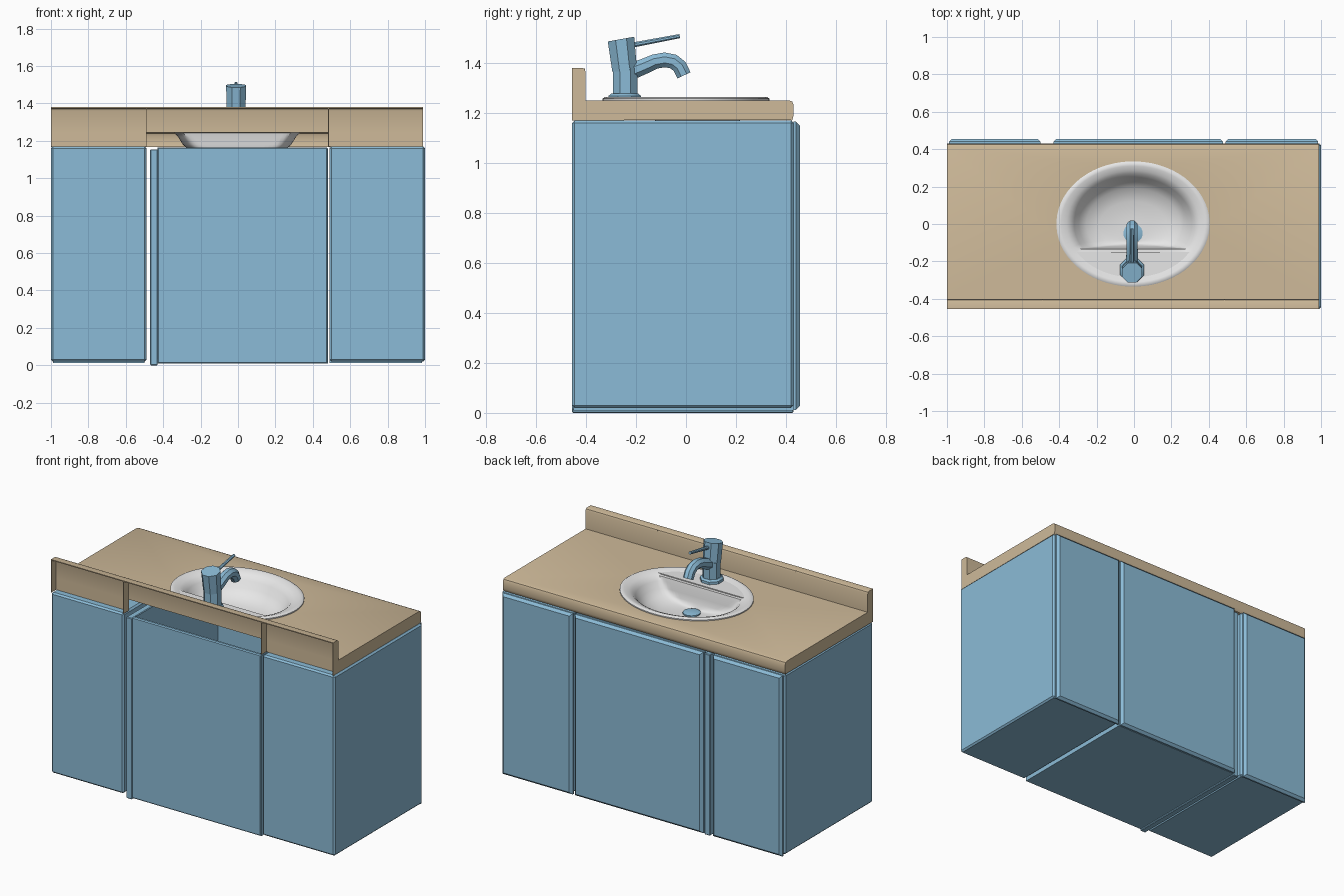
import bpy, bmesh, math
from mathutils import Vector, Matrix

cube = bpy.data.objects.get("Cube")
if cube:
    bpy.data.objects.remove(cube)


def material(name, color):
    m = bpy.data.materials.new(name)
    m.use_nodes = True
    m.diffuse_color = (*color, 1)
    m.node_tree.nodes["Principled BSDF"].inputs["Base Color"].default_value = (*color, 1)
    return m


BLUE = material("soft blue", (0.26, 0.50, 0.68))
TAN = material("sand tan", (0.62, 0.49, 0.32))
WHITE = material("ceramic white", (0.80, 0.80, 0.80))


def finish(name, bm, mat, smooth=None):
    bmesh.ops.recalc_face_normals(bm, faces=bm.faces)
    me = bpy.data.meshes.new(name)
    bm.to_mesh(me)
    bm.free()
    me.materials.append(mat)
    ob = bpy.data.objects.new(name, me)
    bpy.context.collection.objects.link(ob)
    if smooth:
        bpy.ops.object.select_all(action="DESELECT")
        ob.select_set(True)
        bpy.context.view_layer.objects.active = ob
        bpy.ops.object.shade_smooth_by_angle(angle=math.radians(smooth))
    return ob


def box(name, x, y, z, mat, bevel=0.0):
    bm = bmesh.new()
    bmesh.ops.create_cube(bm, size=1)
    for v in bm.verts:
        v.co = [(a + b) / 2 + c * (b - a) for (a, b), c in zip((x, y, z), v.co)]
    if bevel:
        bmesh.ops.bevel(bm, geom=bm.edges[:], offset=bevel, segments=1, affect="EDGES")
    return finish(name, bm, mat)


def loft(name, rings, mat, smooth=None, cap_start=True, cap_end=True):
    """Skin a list of closed rings of equal size."""
    bm = bmesh.new()
    loops = [[bm.verts.new(p) for p in r] for r in rings]
    n = len(loops[0])
    for a, b in zip(loops, loops[1:]):
        for i in range(n):
            j = (i + 1) % n
            bm.faces.new((a[i], a[j], b[j], b[i]))
    if cap_start:
        bm.faces.new(loops[0])
    if cap_end:
        bm.faces.new(loops[-1])
    return finish(name, bm, mat, smooth)


def circle(center, r, axis=(0, 0, 1), n=8):
    q = Vector((0, 0, 1)).rotation_difference(Vector(axis).normalized())
    turns = [2 * math.pi * (i + 0.5) / n for i in range(n)]
    return [Vector(center) + q @ Vector((r * math.cos(t), r * math.sin(t), 0)) for t in turns]


def tube(name, path, radii, n=8):
    pts = [Vector(p) for p in path]
    rings = []
    for i, p in enumerate(pts):
        axis = pts[min(i + 1, len(pts) - 1)] - pts[max(i - 1, 0)]
        rings.append(circle(p, radii[i], axis, n))
    return loft(name, rings, BLUE, 40)


# Side cabinets and their doors
for side, x0, x1 in (("right", -1.0, -0.49), ("left", 0.49, 1.0)):
    box(f"{side}_cabinet", (x0, x1), (-0.455, 0.43), (0.02, 1.17), BLUE, 0.01)

# Open-topped middle cabinet
BACK, FRONT = (-0.455, -0.43), (0.405, 0.43)
box("middle_cabinet_back", (-0.43, 0.48), BACK, (0.01, 1.165), BLUE, 0.006)
box("middle_cabinet_front", (-0.43, 0.48), FRONT, (0.01, 1.165), BLUE, 0.006)
box("middle_cabinet_floor", (-0.43, 0.48), (-0.45, 0.43), (0.01, 0.035), BLUE)
box("middle_cabinet_left_wall", (0.455, 0.48), (-0.45, 0.43), (0.012, 1.16), BLUE)
box("middle_cabinet_right_wall", (-0.47, -0.43), (-0.455, 0.43), (0.0, 1.155), BLUE, 0.004)

# Doors with chamfered faces
for name, x0, x1 in (("right", -0.99, -0.50), ("middle", -0.43, 0.475), ("left", 0.49, 0.985)):
    rings = []
    for y, inset in ((0.43, 0.0), (0.44, 0.0), (0.455, 0.015)):
        a, b, c, d = x0 + inset, x1 - inset, 0.012 + inset, 1.165 - inset
        rings.append([(a, y, c), (b, y, c), (b, y, d), (a, y, d)])
    loft(f"{name}_door", rings, BLUE)

# Counter shell: splash, top and rounded front lip as one thin profile
profile = [(-0.455, 1.38), (-0.416, 1.38), (-0.406, 1.376), (-0.402, 1.365), (-0.402, 1.25),
           (0.412, 1.25), (0.425, 1.245), (0.43, 1.232), (0.43, 1.188), (0.425, 1.172)]
T = 0.006
inner = [(-0.455, 1.38 - T)] + [(y - T, z - T) for y, z in profile[1:]]
outline = profile + inner[::-1]
counter = loft("counter_top", [[(x, y, z) for y, z in outline] for x in (-1.0, 0.99)], TAN, 40)

# Oval sink opening
CX = -0.005
hole = loft("sink_cutter", [[(CX + p.x * 0.38, p.y * 0.31, z) for p in circle((0, 0, 0), 1, n=48)]
                            for z in (1.2, 1.3)], TAN)
hole.hide_render = True
cut = counter.modifiers.new("sink_opening", "BOOLEAN")
cut.operation, cut.object, cut.solver = "DIFFERENCE", hole, "EXACT"
graph = bpy.context.evaluated_depsgraph_get()
counter_mesh = bpy.data.meshes.new_from_object(counter.evaluated_get(graph))
counter.modifiers.clear()
counter.data = counter_mesh
bpy.data.objects.remove(hole)

# Counter end caps, dividers and rear boards beside the plumbing opening
cap = profile + [(-0.455, 1.17)]
for name, x in (("right", -1.0), ("left", 0.986)):
    loft(f"counter_{name}_end", [[(px, y, z) for y, z in cap] for px in (x, x + 0.004)], TAN)
for name, x0, x1, xd in (("right", -0.998, -0.49, -0.492), ("left", 0.484, 0.988, 0.482)):
    box(f"counter_{name}_rear_board", (x0, x1), (-0.408, -0.403), (1.17, 1.25), TAN)
    box(f"counter_{name}_divider", (xd, xd + 0.004), (-0.455, -0.403), (1.17, 1.378), TAN)


# Basin: oval rim, flat tap deck and a bowl with a straight rear edge
def oval(rx, ry, z, cy=0.0, rear=-1.0):
    return [(CX + rx * p.x, max(cy + ry * p.y, rear), z) for p in circle((0, 0, 0), 1, n=64)]


rings = [oval(0.41, 0.335, 1.25), oval(0.41, 0.335, 1.257), oval(0.40, 0.325, 1.263),
         oval(0.385, 0.31, 1.262), oval(0.355, 0.285, 1.252),
         oval(0.335, 0.27, 1.243, 0, -0.135), oval(0.315, 0.25, 1.22, 0, -0.13),
         oval(0.29, 0.225, 1.18, 0, -0.125), oval(0.25, 0.19, 1.145, 0, -0.12),
         oval(0.18, 0.13, 1.122, -0.01, -0.11), oval(0.08, 0.065, 1.112, -0.04, -0.105)]
loft("basin", rings, WHITE, 50, cap_start=False)
# Tap deck behind the bowl
deck = [p for p in oval(0.36, 0.29, 1.252) if p[1] < -0.13]
loft("tap_deck", [[(x, y, z) for x, y, _ in deck] for z in (1.246, 1.252)], WHITE)
tube("drain", [(CX, -0.05, 1.11), (CX, -0.05, 1.12), (CX, -0.05, 1.125)], [0.052, 0.052, 0.035], 16)

# Tap
TX = -0.01
tube("tap_base", [(TX, -0.245, 1.25), (TX, -0.245, 1.268), (TX, -0.245, 1.278)], [0.07, 0.07, 0.058])
tube("tap_body", [(TX, -0.243, 1.27), (TX, -0.243, 1.38)], [0.054, 0.054])
loft("tap_head", [circle((TX, -0.245, 1.365), 0.054),
                  circle((TX, -0.26, 1.495), 0.058, (0, -0.18, 1))], BLUE, 30)
tube("tap_lever", [(TX, -0.21, 1.472), (TX, -0.025, 1.507)], [0.011, 0.009])
spout = [(-0.22, 1.365), (-0.17, 1.385), (-0.125, 1.405), (-0.085, 1.412),
         (-0.05, 1.405), (-0.025, 1.385), (-0.008, 1.35)]
tube("tap_spout", [(TX, y, z) for y, z in spout], [0.036, 0.034, 0.032, 0.032, 0.032, 0.032, 0.031])
